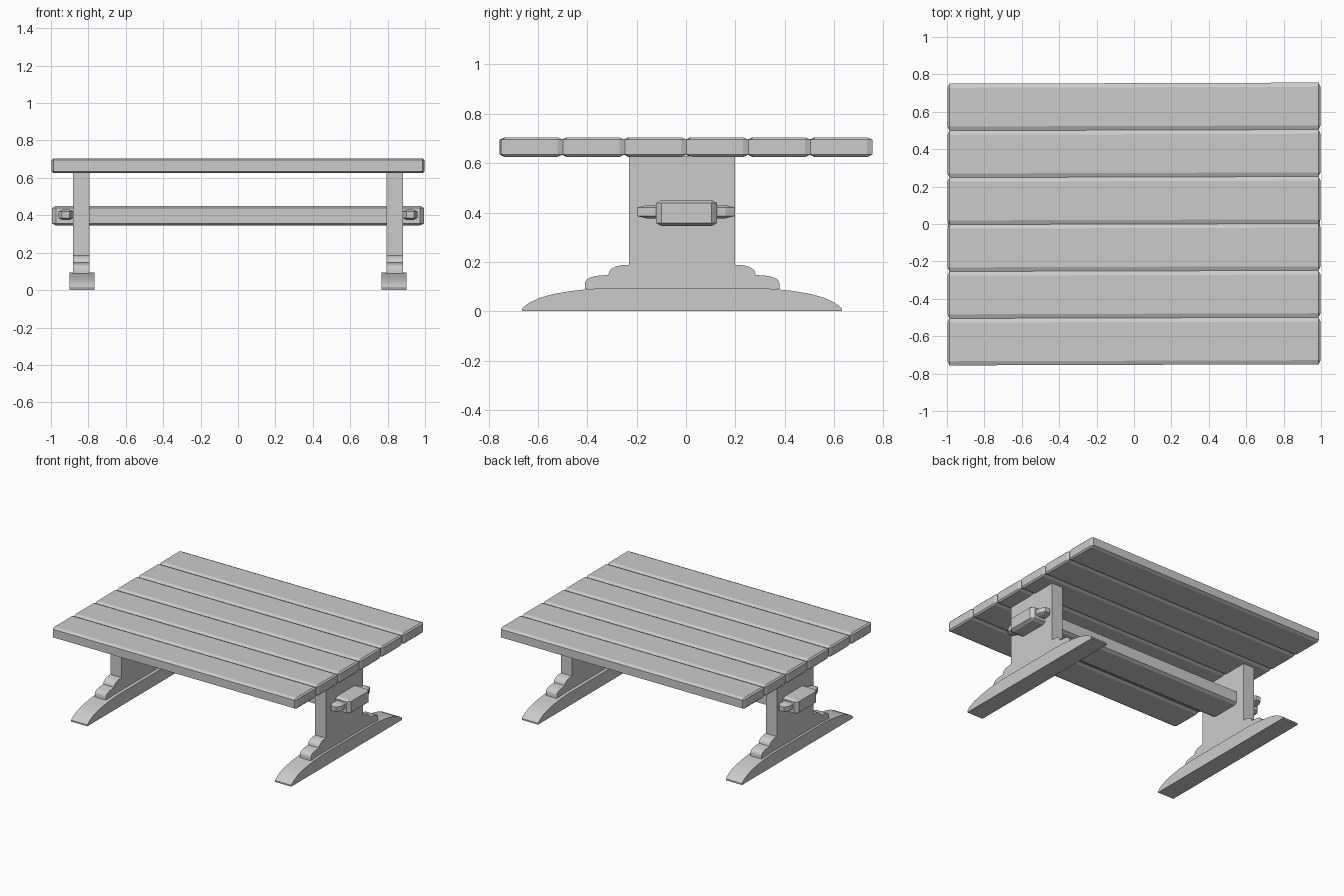
import bpy, bmesh
from itertools import product

if "Cube" in bpy.data.objects:
    bpy.data.objects.remove(bpy.data.objects["Cube"])


def finish(bm, name):
    bmesh.ops.recalc_face_normals(bm, faces=bm.faces)
    mesh = bpy.data.meshes.new(name)
    bm.to_mesh(mesh)
    bm.free()
    obj = bpy.data.objects.new(name, mesh)
    bpy.context.collection.objects.link(obj)
    return obj


def chamfered_box(name, center, half, cut):
    """Box with a different chamfer depth along each axis."""
    bm = bmesh.new()
    for signs in product((-1, 1), repeat=3):
        for keep in range(3):
            bm.verts.new([s * (half[i] - (0 if i == keep else cut[i]))
                          for i, s in enumerate(signs)])
    bmesh.ops.convex_hull(bm, input=bm.verts)
    bmesh.ops.dissolve_limit(bm, angle_limit=0.01, verts=bm.verts, edges=bm.edges)
    obj = finish(bm, name)
    obj.location = center
    return obj


def mirrored_profile(name, half_profile, x0, x1, yc):
    """Extrude a symmetric (y, z) outline along x."""
    outline = half_profile + [(-y, z) for y, z in reversed(half_profile)]
    bm = bmesh.new()
    face = bm.faces.new([bm.verts.new((x0, yc + y, z)) for y, z in outline])
    ext = bmesh.ops.extrude_face_region(bm, geom=[face])
    moved = [g for g in ext["geom"] if isinstance(g, bmesh.types.BMVert)]
    bmesh.ops.translate(bm, verts=moved, vec=(x1 - x0, 0, 0))
    obj = finish(bm, name)
    bpy.ops.object.select_all(action='DESELECT')
    obj.select_set(True)
    bpy.context.view_layer.objects.active = obj
    bpy.ops.object.shade_smooth_by_angle(angle=0.6)
    return obj


# Tabletop planks, laid very slightly askew
for i in range(6):
    plank = chamfered_box(f"top_plank_{i + 1}", (0, (i - 2.5) * 0.251, 0.665),
                          (0.997, 0.1255, 0.04), (0.01, 0.022, 0.01))
    plank.rotation_euler.z = 0.003

# Outlines: arched foot, and upright with stepped shoulders
YC = -0.016
FOOT = [(0.648, 0), (0.648, 0.01), (0.635, 0.023), (0.615, 0.036), (0.575, 0.055),
        (0.52, 0.07), (0.45, 0.082), (0.375, 0.09), (0.293, 0.095)]
UPRIGHT = [(0.394, 0.09), (0.394, 0.115), (0.389, 0.126), (0.378, 0.135), (0.35, 0.143),
           (0.298, 0.147), (0.296, 0.16), (0.287, 0.171), (0.27, 0.181), (0.245, 0.187),
           (0.215, 0.188), (0.215, 0.63)]

for side, s in (("left", -1), ("right", 1)):
    mirrored_profile(f"{side}_foot", FOOT, s * 0.768, s * 0.901, YC)
    mirrored_profile(f"{side}_upright", UPRIGHT, s * 0.793, s * 0.883, YC)
    # Locking wedge through the stretcher end
    chamfered_box(f"{side}_wedge", (s * 0.92, 0, 0.403),
                  (0.04, 0.198, 0.027), (0.02, 0.038, 0.01))

# Long stretcher passing through both uprights
chamfered_box("stretcher", (0, 0.002, 0.398), (0.995, 0.123, 0.053), (0.022, 0.022, 0.012))
